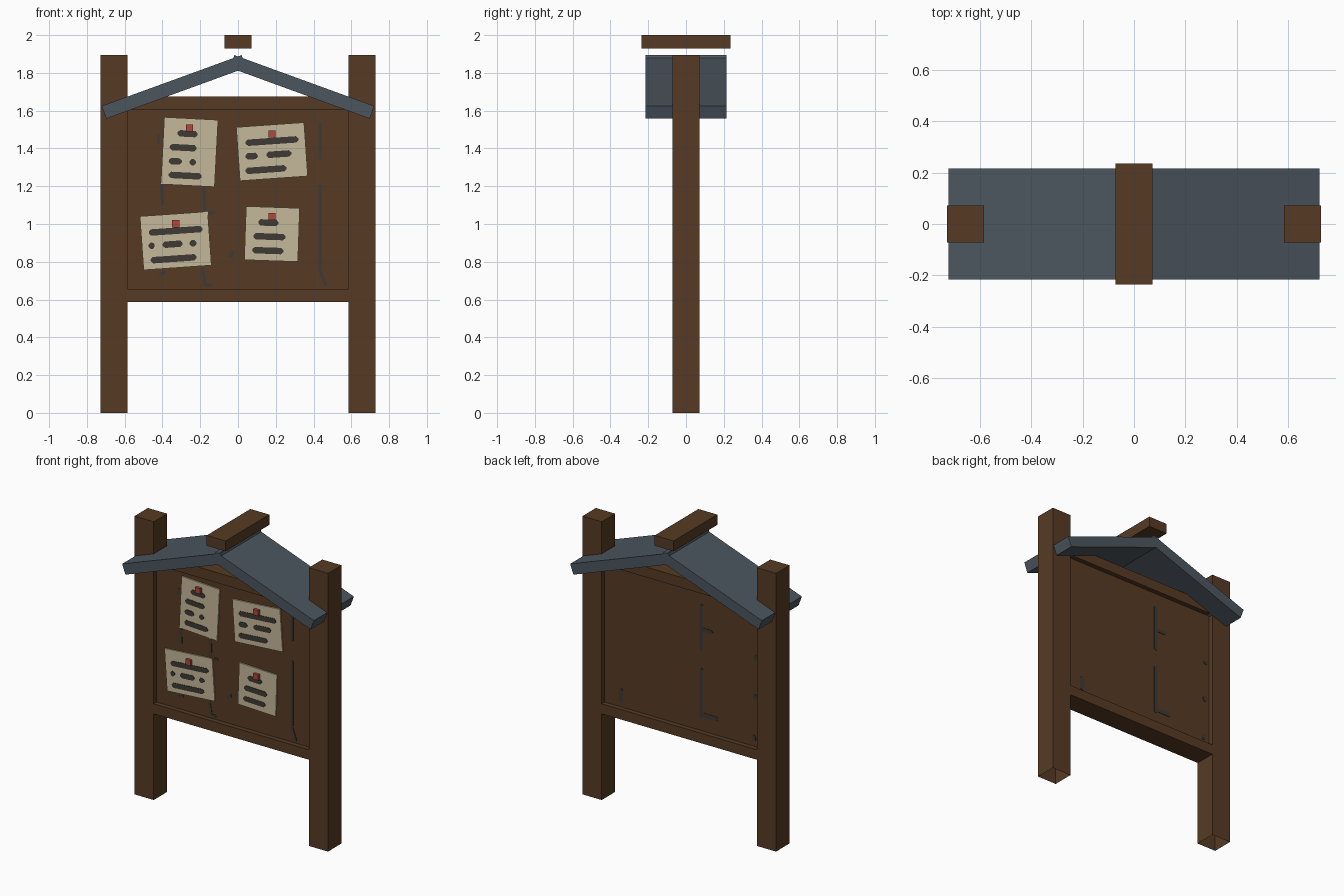
import bpy, bmesh, math
from mathutils import Matrix, Vector

if "Cube" in bpy.data.objects:
    bpy.data.objects.remove(bpy.data.objects["Cube"])


def material(name, r, g, b):
    lin = [((c / 255 + 0.055) / 1.055) ** 2.4 for c in (r, g, b)]
    m = bpy.data.materials.new(name)
    m.diffuse_color = (*lin, 1)
    m.use_nodes = True
    m.node_tree.nodes["Principled BSDF"].inputs["Base Color"].default_value = m.diffuse_color
    return m


WOOD = material("brown wood", 86, 59, 36)
SLATE = material("slate grey", 76, 86, 95)
PAPER = material("aged paper", 197, 184, 154)
INK = material("dark ink", 63, 58, 52)
PIN = material("pin red", 176, 72, 64)


def finish(name, bm, mat):
    bmesh.ops.recalc_face_normals(bm, faces=bm.faces)
    mesh = bpy.data.meshes.new(name)
    bm.to_mesh(mesh)
    bm.free()
    mesh.materials.append(mat)
    ob = bpy.data.objects.new(name, mesh)
    bpy.context.collection.objects.link(ob)
    return ob


def box(name, centre, size, mat, tilt=0, open_bottom=False):
    """Box turned by tilt degrees in the front plane (positive lifts the right end)."""
    bm = bmesh.new()
    bmesh.ops.create_cube(bm, size=1)
    if open_bottom:
        low = [f for f in bm.faces if f.normal.z < -0.9]
        bmesh.ops.delete(bm, geom=low, context='FACES_ONLY')
    bm.transform(Matrix.Translation(centre)
                 @ Matrix.Rotation(-math.radians(tilt), 4, 'Y')
                 @ Matrix.Diagonal((*size, 1)))
    ob = finish(name, bm, mat)
    return ob


def strokes(name, marks, y, toward, mat=INK):
    """Thin tapered plates: marks are (x, z, length, thickness, tilt)."""
    bm = bmesh.new()
    for x, z, length, thick, tilt in marks:
        l, t = length / 2, thick / 2
        c = min(l, t) * 0.7
        outline = [(-l, -t + c), (-l + c, -t), (l - c, -t), (l, -t + c),
                   (l, t - c), (l - c, t), (-l + c, t), (-l, t - c)]
        a = math.radians(tilt)
        ring = [bm.verts.new((x + u * math.cos(a) - v * math.sin(a), y,
                              z + u * math.sin(a) + v * math.cos(a)))
                for u, v in outline]
        face = bm.faces.new(ring)
        out = bmesh.ops.extrude_face_region(bm, geom=[face])
        moved = [g for g in out["geom"] if isinstance(g, bmesh.types.BMVert)]
        bmesh.ops.translate(bm, verts=moved, vec=Vector((0, 0.004 * toward, 0)))
    return finish(name, bm, mat)


# Posts, rails and recessed board
for side, label in ((-1, "left"), (1, "right")):
    box(label + "_post", (side * 0.656, 0, 0.947), (0.144, 0.144, 1.893), WOOD,
        open_bottom=True)
box("bottom_rail", (0, 0, 0.621), (1.17, 0.144, 0.068), WOOD)
box("top_rail", (0, 0, 1.640), (1.17, 0.144, 0.070), WOOD)
box("board", (0, 0, 1.13), (1.17, 0.08, 0.95), WOOD)

# Roof slabs crossing at the apex, with a ridge beam floating above
for side, label in ((-1, "left"), (1, "right")):
    box(label + "_roof_slab", (side * 0.339, 0, 1.726), (0.788, 0.43, 0.071),
        SLATE, tilt=-20 * side)
box("ridge_beam", (0, 0, 1.965), (0.142, 0.47, 0.07), WOOD)

# Notices: centre, size, tilt, pin height, written lines (dx, dz, length)
notices = [
    (-0.257, 1.381, 0.285, 0.355, -3, 0.128,
     [(-0.01, 0.097, 0.106), (-0.033, 0.023, 0.143), (-0.075, -0.049, 0.069),
      (0.017, -0.054, 0.035), (-0.023, -0.125, 0.175)]),
    (0.180, 1.383, 0.360, 0.285, 4, 0.094,
     [(0, 0.056, 0.28), (-0.108, -0.024, 0.065), (0.037, -0.013, 0.132),
      (-0.032, -0.095, 0.217)]),
    (-0.330, 0.911, 0.360, 0.285, 4, 0.090,
     [(0, 0.053, 0.285), (-0.127, -0.026, 0.032), (-0.016, -0.018, 0.106),
      (0.092, -0.013, 0.037), (-0.011, -0.095, 0.243)]),
    (0.180, 0.947, 0.284, 0.284, -2, 0.092,
     [(-0.019, 0.06, 0.106), (-0.014, -0.014, 0.17), (-0.022, -0.088, 0.165)]),
]
for i, (x, z, w, h, tilt, pin, lines) in enumerate(notices, 1):
    box(f"notice_{i}", (x, -0.044, z), (w, 0.01, h), PAPER, tilt=tilt)
    strokes(f"writing_{i}", [(x + dx, z + dz, n, 0.034, tilt) for dx, dz, n in lines],
            -0.048, -1)
    box(f"pin_{i}", (x, -0.057, z + pin), (0.038, 0.02, 0.038), PIN)

# Weathering streaks on both faces of the board
strokes("front_cracks", [
    (0.436, 1.44, 0.20, 0.018, 90), (0.436, 0.985, 0.45, 0.018, 90),
    (0.448, 0.715, 0.10, 0.018, 110), (-0.402, 1.16, 0.12, 0.02, 92),
    (-0.42, 1.45, 0.05, 0.018, 90), (-0.178, 1.12, 0.15, 0.02, 92),
    (-0.15, 1.06, 0.06, 0.02, 10), (-0.180, 0.72, 0.10, 0.018, 100),
    (-0.155, 0.675, 0.04, 0.018, 10), (-0.035, 0.84, 0.04, 0.025, 60),
    (-0.40, 0.74, 0.04, 0.02, 30)], -0.039, -1)
strokes("back_cracks", [
    (-0.145, 1.355, 0.32, 0.024, 90), (-0.145, 0.91, 0.34, 0.024, 90),
    (-0.205, 0.765, 0.13, 0.03, 0), (-0.19, 1.345, 0.08, 0.025, 0),
    (-0.555, 1.26, 0.035, 0.03, 0), (-0.55, 0.99, 0.04, 0.03, 90),
    (-0.54, 0.71, 0.04, 0.03, 90), (0.46, 0.73, 0.10, 0.03, 90)], 0.039, 1)
